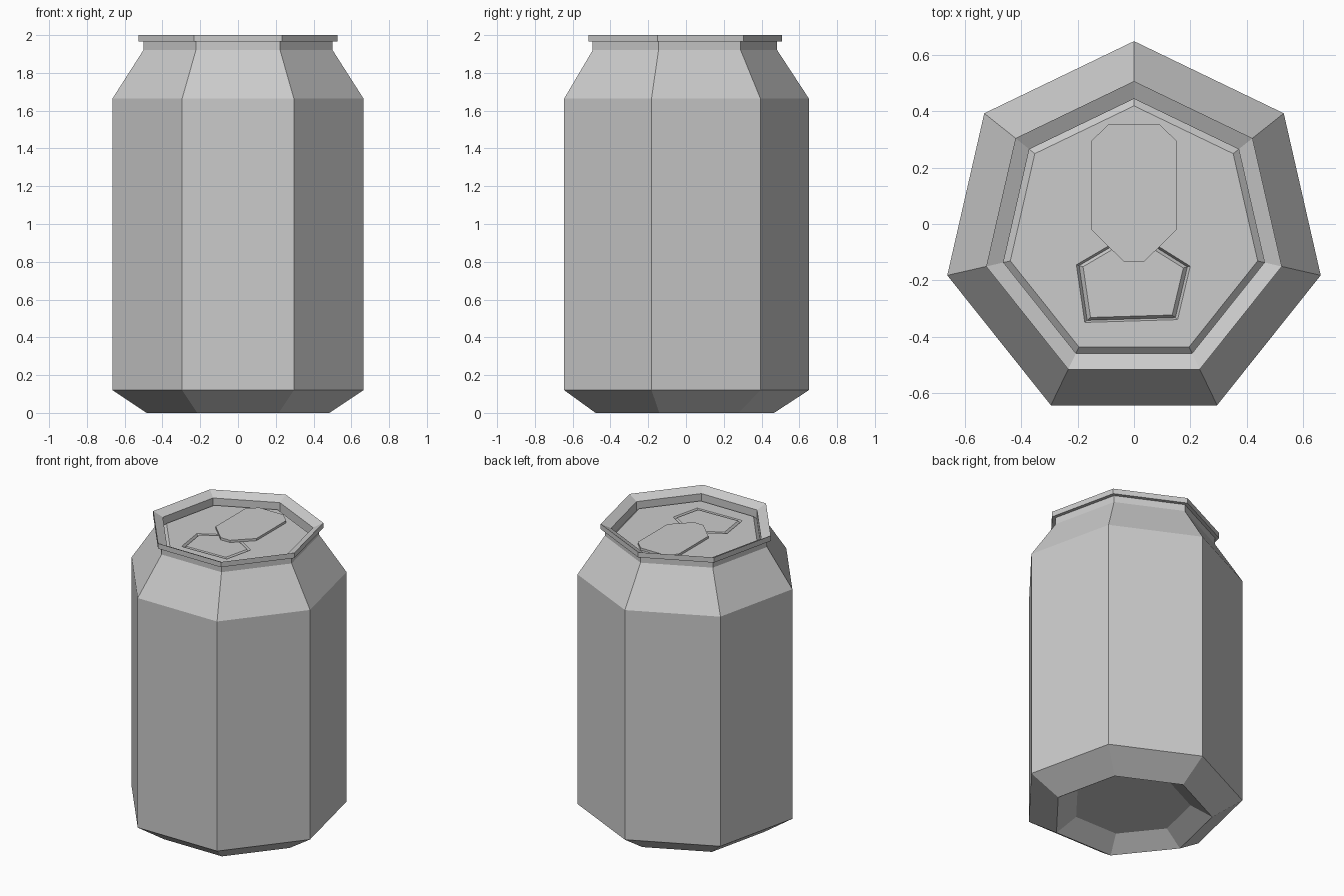
import bpy, bmesh, math
from mathutils import Vector

cube = bpy.data.objects.get("Cube")
if cube:
    bpy.data.objects.remove(cube, do_unlink=True)

SIDES = 7
AXIS_Y = -0.031
LID_Z = 1.932

metal = bpy.data.materials.new("grey_metal")
metal.use_nodes = True
grey = (0.6, 0.6, 0.6, 1)
metal.diffuse_color = grey
for node in metal.node_tree.nodes:
    if node.type == 'BSDF_PRINCIPLED':
        node.inputs["Base Color"].default_value = grey


def finish(name, bm):
    """Turn a bmesh into a flat shaded object."""
    mesh = bpy.data.meshes.new(name)
    bm.to_mesh(mesh)
    bm.free()
    mesh.materials.append(metal)
    obj = bpy.data.objects.new(name, mesh)
    bpy.context.collection.objects.link(obj)
    return obj


def ring(bm, points, z):
    return [bm.verts.new((x, y, z)) for x, y in points]


def heptagon(radius):
    angles = [math.pi / 2 + math.tau * i / SIDES for i in range(SIDES)]
    return [(radius * math.cos(a), radius * math.sin(a) + AXIS_Y) for a in angles]


def bridge(bm, lower, upper):
    n = len(lower)
    for i in range(n):
        j = (i + 1) % n
        bm.faces.new((lower[i], lower[j], upper[j], upper[i]))


def scaled(points, factor):
    """Scale an outline about its centre."""
    centre = sum((Vector(p) for p in points), Vector((0, 0))) / len(points)
    return [tuple(centre + (Vector(p) - centre) * factor) for p in points]


# Can shell: hollow base, walls, shoulder, neck, rim and sunken channel
profile = [(0.365, 0.08), (0.497, 0), (0.681, 0.12), (0.681, 1.665),
           (0.514, 1.92), (0.514, 1.965), (0.539, 1.965), (0.539, 2),
           (0.476, 1.97), (0.476, 1.91), (0.451, LID_Z)]
bm = bmesh.new()
rings = [ring(bm, heptagon(r), z) for r, z in profile]
for lower, upper in zip(rings, rings[1:]):
    bridge(bm, lower, upper)
bm.faces.new(list(reversed(rings[0])))
finish("can_body", bm)

# Lid with a pressed groove around the opening panel
opening = [(0, -0.025), (-0.205, -0.145), (-0.175, -0.35), (0.155, -0.34), (0.2, -0.15)]
bm = bmesh.new()
edge = ring(bm, heptagon(0.451), LID_Z)
outer = ring(bm, opening, LID_Z)
border = []
for loop in (edge, outer):
    border += [bm.edges.new((loop[i - 1], loop[i])) for i in range(len(loop))]
bmesh.ops.triangle_fill(bm, edges=border, use_beauty=True, normal=(0, 0, 1))
groove = ring(bm, scaled(opening, 0.95), LID_Z - 0.015)
panel = ring(bm, scaled(opening, 0.88), LID_Z)
bridge(bm, outer, groove)
bridge(bm, groove, panel)
bm.faces.new(panel)
for face in bm.faces:
    face.normal_update()
    if face.normal.z < 0:
        face.normal_flip()
finish("lid", bm)

# Pull tab: a thin plate with clipped corners, mirrored across x
half = [(0.035, -0.135), (0.152, -0.02), (0.152, 0.295), (0.09, 0.355)]
outline = half + [(-x, y) for x, y in reversed(half)]
bm = bmesh.new()
bottom = ring(bm, outline, LID_Z)
top = ring(bm, outline, LID_Z + 0.015)
bridge(bm, bottom, top)
bm.faces.new(top)
bm.faces.new(list(reversed(bottom)))
finish("pull_tab", bm)
